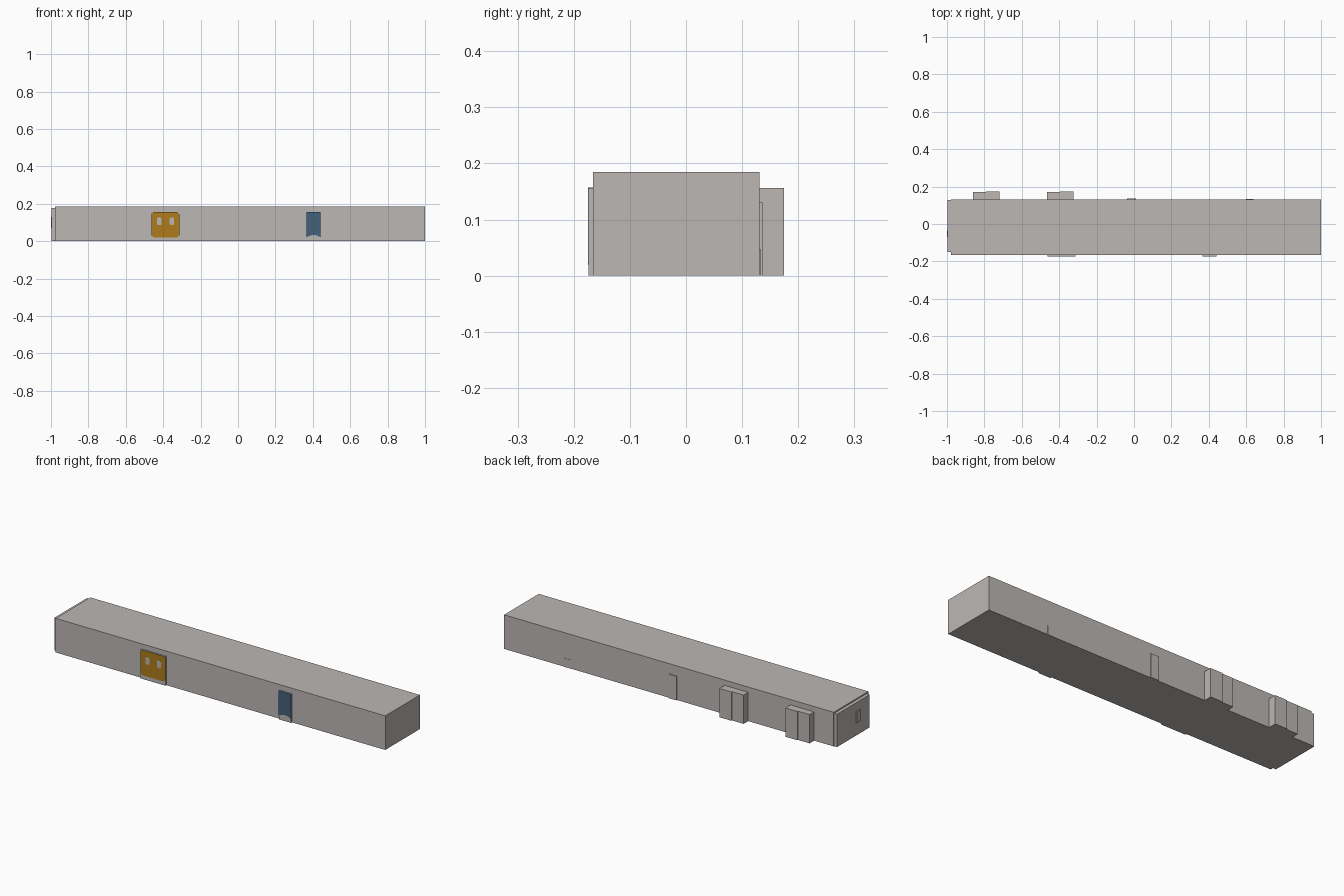
import bpy, math

if "Cube" in bpy.data.objects:
    bpy.data.objects.remove(bpy.data.objects["Cube"])


def material(name, rgb):
    m = bpy.data.materials.new(name)
    m.diffuse_color = (*rgb, 1)
    m.use_nodes = True
    m.node_tree.nodes["Principled BSDF"].inputs["Base Color"].default_value = m.diffuse_color
    return m


GREY = material("warm grey", (0.50, 0.475, 0.46))
ORANGE = material("amber", (0.43, 0.20, 0.011))
BLUE = material("slate blue", (0.054, 0.12, 0.20))


def box(name, x, y, z, mat=GREY):
    """Box from (min, max) ranges on each axis."""
    v = [(a, b, c) for a in x for b in y for c in z]
    f = [(0, 1, 3, 2), (4, 6, 7, 5), (0, 4, 5, 1),
         (2, 3, 7, 6), (0, 2, 6, 4), (1, 5, 7, 3)]
    me = bpy.data.meshes.new(name)
    me.from_pydata(v, [], f)
    me.materials.append(mat)
    ob = bpy.data.objects.new(name, me)
    bpy.context.collection.objects.link(ob)
    return ob


def front_panel(name, pts, y_back, y_front, mat):
    """Extrude an x,z outline (counter-clockwise from the front) along y."""
    n = len(pts)
    v = [(x, y_front, z) for x, z in pts] + [(x, y_back, z) for x, z in pts]
    f = [tuple(range(n)), tuple(reversed(range(n, 2 * n)))]
    f += [(i, i + n, (i + 1) % n + n, (i + 1) % n) for i in range(n)]
    me = bpy.data.meshes.new(name)
    me.from_pydata(v, [], f)
    me.materials.append(mat)
    ob = bpy.data.objects.new(name, me)
    bpy.context.collection.objects.link(ob)
    return ob


def chamfered(x0, x1, z0, z1, c):
    return [(x0 + c, z0), (x1 - c, z0), (x1, z0 + c), (x1, z1 - c),
            (x1 - c, z1), (x0 + c, z1), (x0, z1 - c), (x0, z0 + c)]


# Long main block and the slightly smaller end wall
box("main_block", (-0.978, 1.0), (-0.166, 0.131), (0, 0.185))
box("end_wall", (-0.996, -0.978), (-0.15, 0.128), (0, 0.178))
box("end_hatch", (-1.0, -0.996), (-0.07, -0.036), (0.07, 0.13))

# Pairs of stepped cabinets on the back
for i, x in enumerate((-0.861, -0.465)):
    box(f"back_cabinet_low_{i}", (x, x + 0.07), (0.131, 0.170), (0, 0.156))
    box(f"back_cabinet_high_{i}", (x + 0.07, x + 0.142), (0.131, 0.175), (0, 0.156))

# Thin plates on the back
box("back_door", (-0.038, 0.01), (0.131, 0.136), (0, 0.13))
box("back_low_plate", (0.60, 0.64), (0.131, 0.1325), (0, 0.047))

# Amber double door with two windows
box("amber_door_backing", (-0.462, -0.314), (-0.1738, -0.166), (0, 0.157))
front_panel("amber_door", chamfered(-0.462, -0.314, 0.02, 0.157, 0.011),
            -0.1738, -0.1747, ORANGE)
for i, x in enumerate((-0.422, -0.353)):
    front_panel(f"amber_door_window_{i}",
                chamfered(x - 0.012, x + 0.012, 0.086, 0.127, 0.005),
                -0.1747, -0.175, GREY)

# Blue single door with an arched lower edge
box("blue_door_backing", (0.367, 0.441), (-0.174, -0.166), (0, 0.156))
arch = [(0.367 + 0.074 * t / 8, 0.022 + 0.011 * math.sin(math.pi * t / 8))
        for t in range(9)]
front_panel("blue_door", arch + [(0.441, 0.156), (0.367, 0.156)],
            -0.174, -0.175, BLUE)
